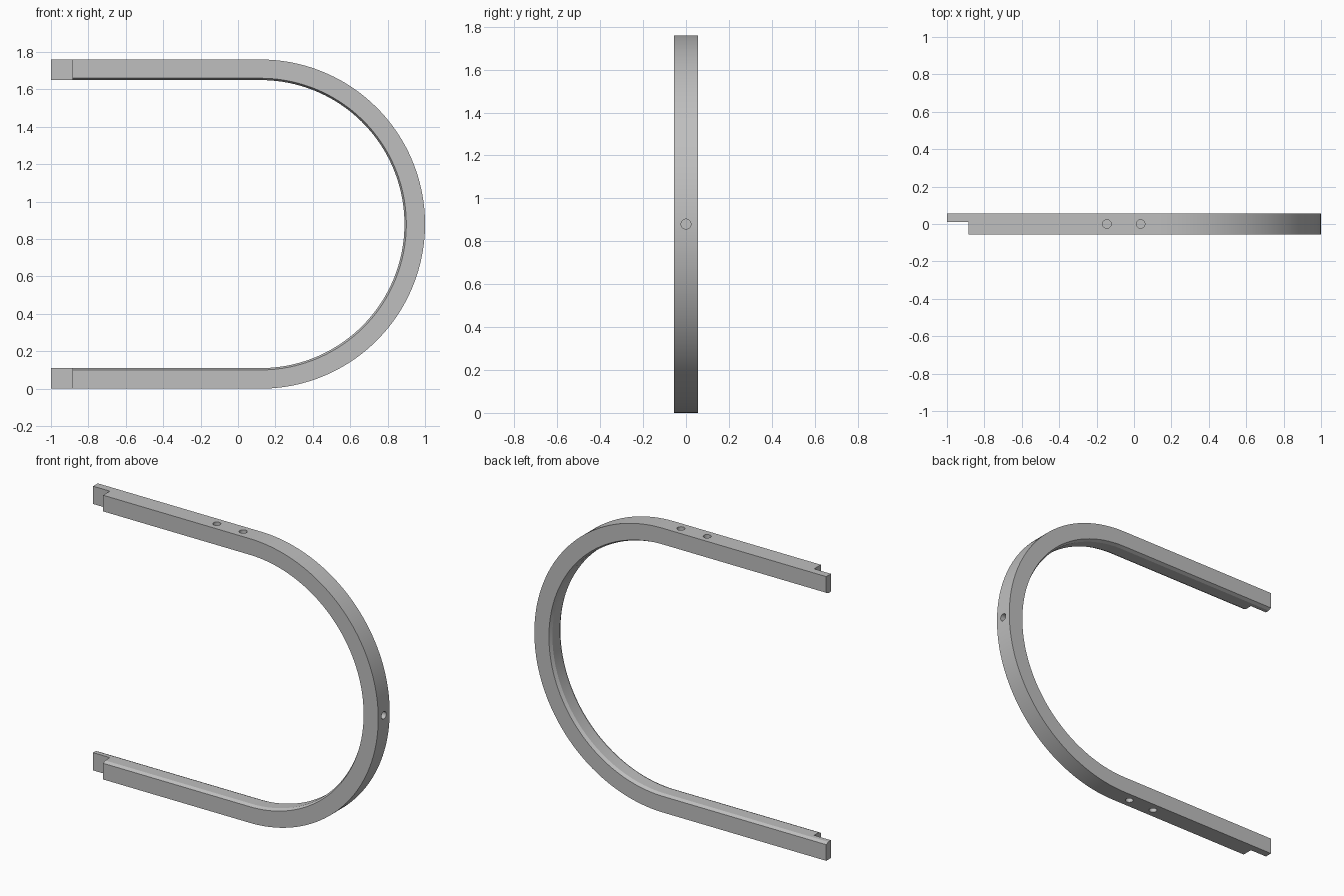
import bpy, bmesh
from math import pi, sin, cos
from mathutils import Matrix, Vector

cube = bpy.data.objects.get("Cube")
if cube:
    bpy.data.objects.remove(cube, do_unlink=True)

R = 0.88          # outer radius of the bend
CX = 1 - R        # bend centre
T = 0.11          # bar thickness
W = 0.056         # half width of the bar
LIP, RUN = 0.01, 0.02   # inner edge chamfer
STEPS = 81

mat = bpy.data.materials.new("plain grey")
mat.use_nodes = True
grey = (0.52, 0.52, 0.52, 1)
mat.diffuse_color = grey
mat.node_tree.nodes["Principled BSDF"].inputs["Base Color"].default_value = grey


def make_object(name, bm):
    bmesh.ops.recalc_face_normals(bm, faces=bm.faces)
    mesh = bpy.data.meshes.new(name)
    bm.to_mesh(mesh)
    bm.free()
    mesh.materials.append(mat)
    obj = bpy.data.objects.new(name, mesh)
    bpy.context.collection.objects.link(obj)
    return obj


def cut(target, cutter):
    cutter.hide_render = True
    mod = target.modifiers.new("cut", 'BOOLEAN')
    mod.operation = 'DIFFERENCE'
    mod.solver = 'EXACT'
    mod.object = cutter
    bpy.context.view_layer.objects.active = target
    bpy.ops.object.modifier_apply(modifier=mod.name)
    bpy.data.objects.remove(cutter, do_unlink=True)


# Bar cross-section as (depth inward, y), chamfered on both inner edges
section = [(0, -W), (T - LIP, -W), (T, RUN - W), (T, W - RUN), (T - LIP, W), (0, W)]

# Path stations as (x, z, outward direction)
stations = [(-1, 2 * R, Vector((0, 0, 1)))]
for i in range(STEPS + 1):
    a = pi / 2 - pi * i / STEPS
    n = Vector((cos(a), 0, sin(a)))
    stations.append((CX + R * n.x, R + R * n.z, n))
stations.append((-1, 0, Vector((0, 0, -1))))

# Sweep the section along the U
bm = bmesh.new()
rings = [[bm.verts.new(Vector((x, y, z)) - n * d) for d, y in section] for x, z, n in stations]
for a, b in zip(rings, rings[1:]):
    for i in range(len(section)):
        j = (i + 1) % len(section)
        bm.faces.new((a[i], a[j], b[j], b[i]))
bm.faces.new(rings[0])
bm.faces.new(rings[-1])
frame = make_object("u_frame", bm)

# Half-lap notches on the front of both rail ends
for z in (T / 2, 2 * R - T / 2):
    bm = bmesh.new()
    bmesh.ops.create_cube(bm, size=1, matrix=Matrix.Translation((-0.985, -0.09, z))
                          @ Matrix.Diagonal((0.2, 0.2, 0.2, 1)))
    cut(frame, make_object("notch_cutter", bm))

# Blind screw holes: two in each rail, one in the middle of the bend
holes = [((x, 0, z), 'X', 0) for x in (-0.145, 0.035) for z in (0, 2 * R)]
holes.append(((1, 0, R), 'Y', pi / 2))
for place, axis, angle in holes:
    bm = bmesh.new()
    bmesh.ops.create_cone(bm, cap_ends=True, segments=32, radius1=0.023, radius2=0.023,
                          depth=0.12, matrix=Matrix.Translation(place)
                          @ Matrix.Rotation(angle, 4, axis))
    cut(frame, make_object("hole_cutter", bm))

# Smooth bend with crisp edges
bpy.ops.object.select_all(action='DESELECT')
frame.select_set(True)
bpy.context.view_layer.objects.active = frame
bpy.ops.object.shade_smooth_by_angle(angle=pi / 9)
